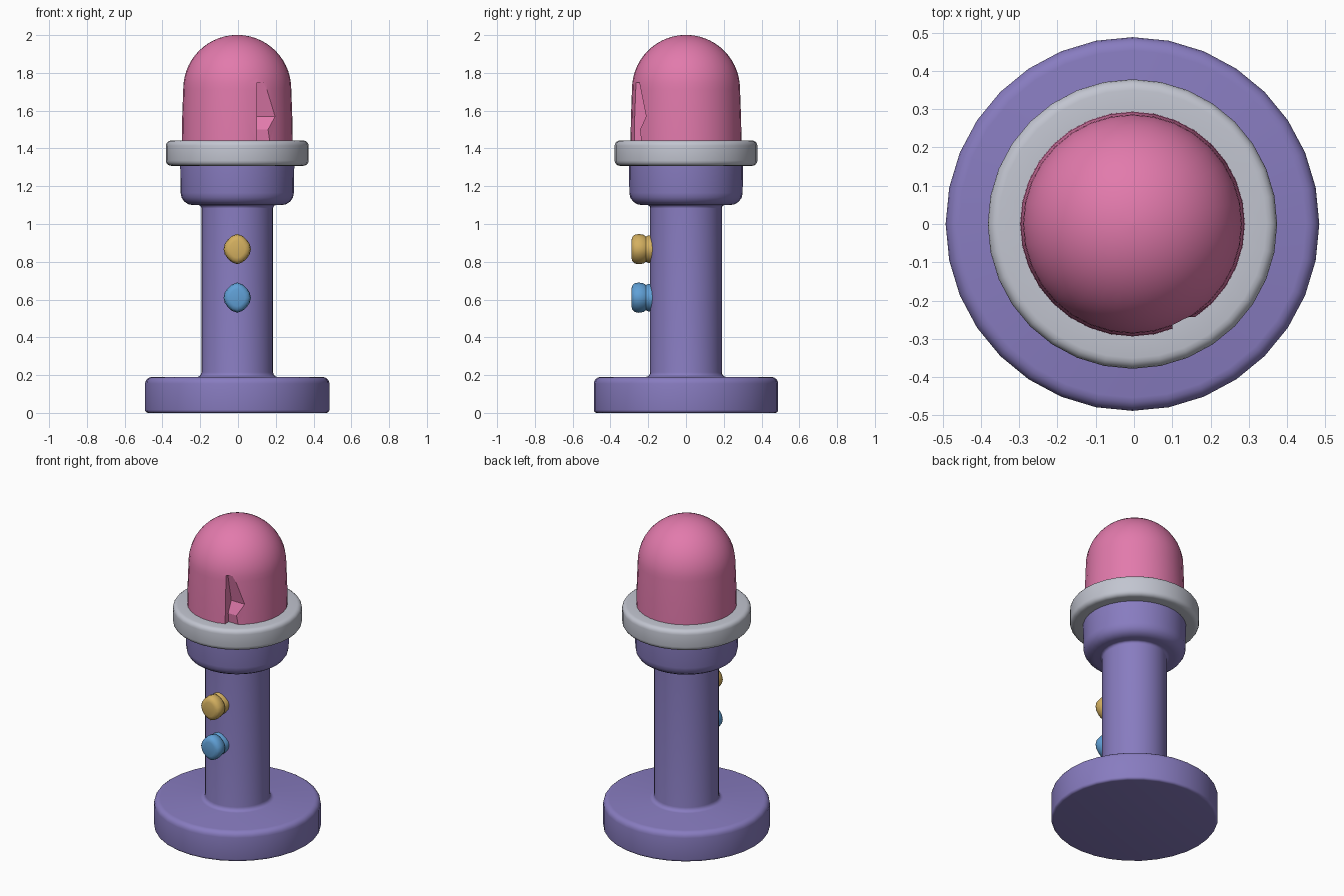
import bpy, bmesh, math

cube = bpy.data.objects.get("Cube")
if cube:
    bpy.data.objects.remove(cube, do_unlink=True)

AXIS_X = -0.004


def material(name, *rgb):
    """Flat material from 0-255 display values."""
    lin = [((c / 255 + 0.055) / 1.055) ** 2.4 for c in rgb] + [1.0]
    m = bpy.data.materials.new(name)
    m.use_nodes = True
    m.diffuse_color = lin
    bsdf = m.node_tree.nodes["Principled BSDF"]
    bsdf.inputs["Base Color"].default_value = lin
    bsdf.inputs["Roughness"].default_value = 0.6
    return m


purple = material("purple", 136, 124, 192)
pink = material("pink", 226, 122, 172)
grey = material("light grey", 194, 197, 208)
yellow = material("yellow", 212, 176, 96)
blue = material("blue", 96, 160, 214)


def make_object(name, bm, mat):
    bmesh.ops.recalc_face_normals(bm, faces=bm.faces)
    mesh = bpy.data.meshes.new(name)
    bm.to_mesh(mesh)
    bm.free()
    mesh.materials.append(mat)
    ob = bpy.data.objects.new(name, mesh)
    bpy.context.collection.objects.link(ob)
    return ob


def select(ob):
    bpy.ops.object.select_all(action="DESELECT")
    ob.select_set(True)
    bpy.context.view_layer.objects.active = ob


def smooth(ob, degrees=35):
    select(ob)
    bpy.ops.object.shade_smooth_by_angle(angle=math.radians(degrees))


def lathe(name, profile, mat, sides=32, stretch=lambda a: 1.0):
    """Closed solid of revolution from (radius, height) points, capped at both ends."""
    bm = bmesh.new()
    angles = [2 * math.pi * i / sides for i in range(sides)]
    rings = [[bm.verts.new((r * stretch(a) * math.cos(a), r * stretch(a) * math.sin(a), z))
              for a in angles] for r, z in profile]
    for low, high in zip(rings, rings[1:]):
        for i in range(sides):
            j = (i + 1) % sides
            bm.faces.new((low[i], low[j], high[j], high[i]))
    bm.faces.new(rings[0])
    bm.faces.new(rings[-1])
    ob = make_object(name, bm, mat)
    ob.location.x = AXIS_X
    return ob


def arc(cx, cz, r, start, end, steps=4):
    """Points of a rounded corner, angles in degrees."""
    angles = [math.radians(start + (end - start) * i / steps) for i in range(steps + 1)]
    return [(cx + r * math.cos(a), cz + r * math.sin(a)) for a in angles]


# Base, column and cup in one turned body
body = lathe("stand_body",
             arc(0.472, 0.016, 0.016, -90, 0)
             + arc(0.453, 0.155, 0.035, 0, 90)
             + arc(0.215, 0.215, 0.025, -90, -180)
             + [(0.19, 1.085)]
             + arc(0.205, 1.085, 0.015, 180, 90)
             + arc(0.235, 1.165, 0.065, -90, 0)
             + [(0.302, 1.31)], purple)
smooth(body)

# Collar ring
ring = lathe("collar_ring",
             [(0.29, 1.308)] + arc(0.35, 1.336, 0.028, -90, 0)
             + arc(0.35, 1.414, 0.028, 0, 90) + [(0.29, 1.442)], grey)
smooth(ring)

# Dome
dome = lathe("dome",
             [(0.294, 1.4), (0.292, 1.55)]
             + arc(0, 1.715, 0.286, 0, 89, 14), pink)

# Notch cut into the dome, with sloping facets at the back
cutter_profile = [(-0.4, 1.75), (-0.247, 1.75), (-0.211, 1.57),
                  (-0.243, 1.5), (-0.237, 1.44), (-0.4, 1.44)]
bm = bmesh.new()
side = bm.faces.new([bm.verts.new((0.1, y, z)) for y, z in cutter_profile])
ext = bmesh.ops.extrude_face_region(bm, geom=[side])
bmesh.ops.translate(bm, vec=(0.3, 0, 0),
                    verts=[v for v in ext["geom"] if isinstance(v, bmesh.types.BMVert)])
cutter = make_object("notch_cutter", bm, pink)
cutter.hide_render = True
mod = dome.modifiers.new("notch", "BOOLEAN")
mod.operation = "DIFFERENCE"
mod.solver = "EXACT"
mod.object = cutter
select(dome)
bpy.ops.object.modifier_apply(modifier=mod.name)
bpy.data.objects.remove(cutter, do_unlink=True)
smooth(dome, 20)


# Buttons on the front, slightly pointed at top and bottom
def pointed(a):
    return 0.9 + 0.14 * abs(math.sin(a)) ** 8 + 0.04 * abs(math.cos(a)) ** 4


button_profile = [(0.07, 0.15), (0.07, 0.2), (0.064, 0.212), (0.073, 0.225), (0.077, 0.25),
                  (0.073, 0.272), (0.062, 0.284), (0.045, 0.289)]
for name, z, mat in (("upper_button", 0.867, yellow), ("lower_button", 0.61, blue)):
    button = lathe(name, button_profile, mat, 16, pointed)
    button.rotation_euler.x = math.pi / 2
    button.location.z = z
    smooth(button, 50)
